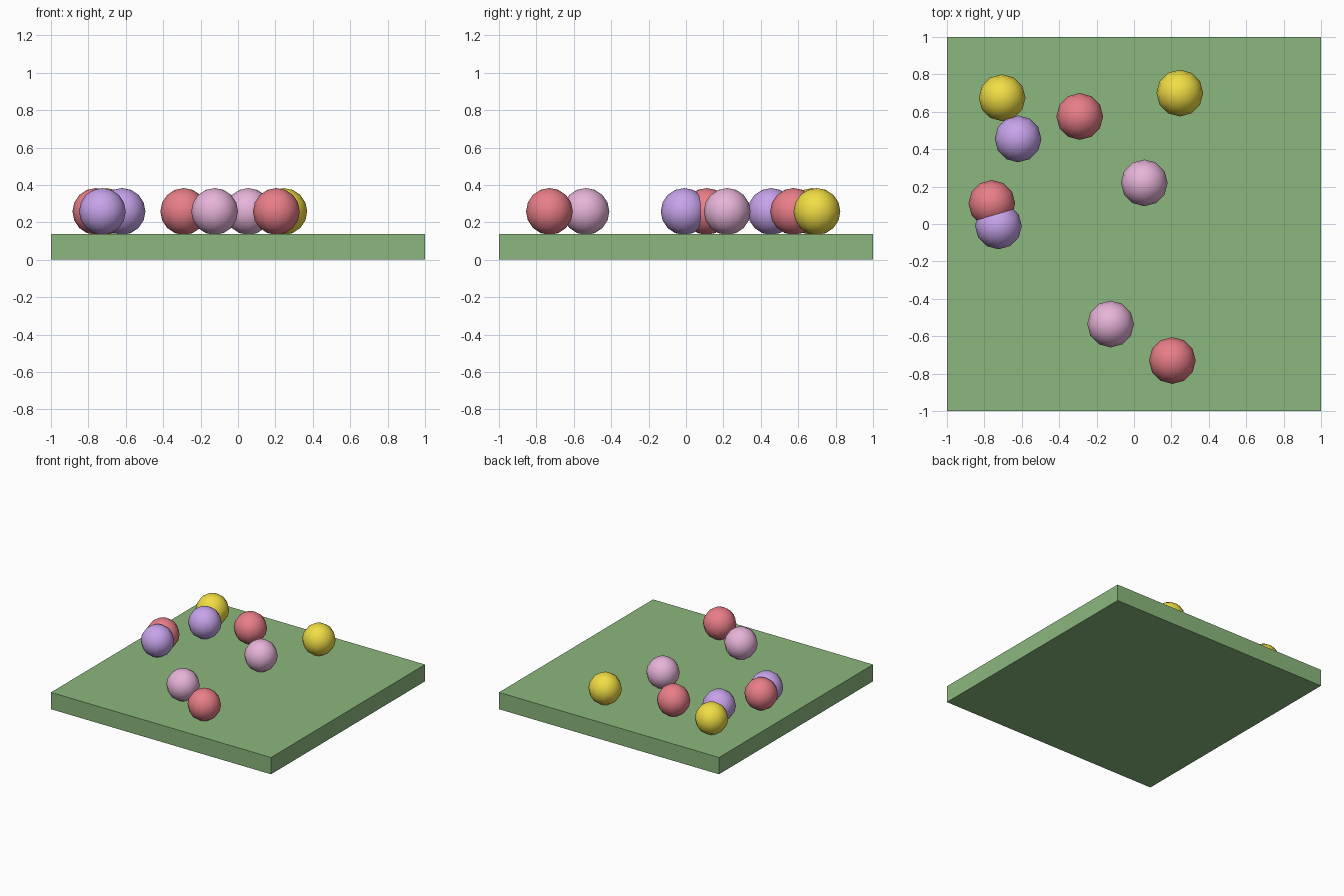
import bpy

if "Cube" in bpy.data.objects:
    bpy.data.objects.remove(bpy.data.objects["Cube"])


def material(name, srgb):
    m = bpy.data.materials.new(name)
    m.diffuse_color = tuple((c / 255) ** 2.2 for c in srgb) + (1.0,)
    m.use_nodes = True
    m.node_tree.nodes["Principled BSDF"].inputs["Base Color"].default_value = m.diffuse_color
    return m


green = material("green", (138, 182, 124))
colours = {
    "red": material("red", (232, 125, 135)),
    "yellow": material("yellow", (240, 220, 70)),
    "purple": material("purple", (198, 162, 234)),
    "pink": material("pink", (230, 178, 216)),
}

# Square base slab
THICK = 0.138
bpy.ops.mesh.primitive_cube_add(size=1, location=(0, 0, THICK / 2))
slab = bpy.context.object
slab.name = "base_slab"
slab.scale = (2, 2, THICK)
slab.data.materials.append(green)

# Balls resting on the slab: colour, x, y
balls = [
    ("yellow", -0.705, 0.675), ("purple", -0.62, 0.455), ("red", -0.29, 0.575),
    ("yellow", 0.245, 0.70), ("pink", 0.055, 0.22), ("red", -0.76, 0.11),
    ("purple", -0.725, -0.01), ("pink", -0.125, -0.535), ("red", 0.205, -0.73),
]
for i, (colour, x, y) in enumerate(balls, 1):
    bpy.ops.mesh.primitive_uv_sphere_add(segments=12, ring_count=8, radius=0.125,
                                         location=(x, y, 0.258))
    ball = bpy.context.object
    ball.name = f"{colour}_ball_{i}"
    ball.data.materials.append(colours[colour])
    bpy.ops.object.shade_smooth()
